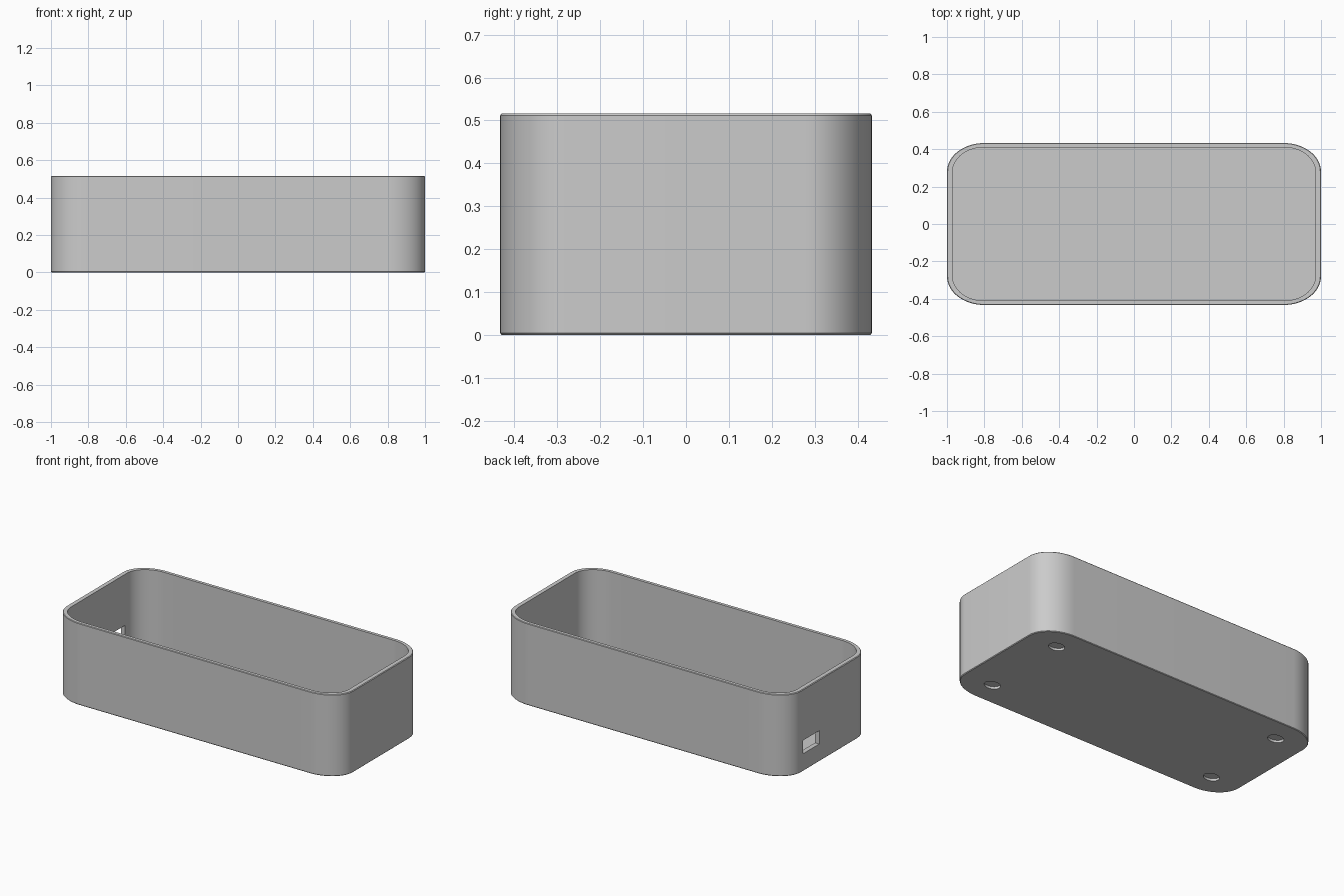
import bpy, bmesh
from math import cos, sin, pi, radians

cube = bpy.data.objects.get("Cube")
if cube:
    bpy.data.objects.remove(cube)

CX, CY = 0.8, 0.28       # corner arc centres
RX, RY = 0.2, 0.153      # corner radii
HEIGHT, FLOOR = 0.516, 0.04
WALL, SOFT = 0.03, 0.004
SEG = 16                 # segments per corner

grey = bpy.data.materials.new("grey_plastic")
grey.use_nodes = True
colour = (0.6, 0.6, 0.6, 1)
grey.diffuse_color = colour
grey.node_tree.nodes["Principled BSDF"].inputs["Base Color"].default_value = colour


def ring(bm, inset, z):
    """Rounded rectangle, inset in proportion to the corner radii."""
    k = 1 - inset / RX
    verts = []
    for q, (sx, sy) in enumerate([(1, 1), (-1, 1), (-1, -1), (1, -1)]):
        for i in range(SEG + 1):
            a = (q + i / SEG) * pi / 2
            verts.append(bm.verts.new((sx * CX + RX * k * cos(a),
                                       sy * CY + RY * k * sin(a), z)))
    return verts


# Open tray: outer wall, rim, inner wall and floor in one loft
bm = bmesh.new()
profile = [(SOFT, 0), (0, SOFT), (0, HEIGHT - SOFT), (SOFT, HEIGHT),
           (WALL, HEIGHT), (WALL, FLOOR)]
rings = [ring(bm, inset, z) for inset, z in profile]
for low, high in zip(rings, rings[1:]):
    for i in range(len(low)):
        j = (i + 1) % len(low)
        bm.faces.new((low[i], low[j], high[j], high[i]))
bm.faces.new(rings[0][::-1])
bm.faces.new(rings[-1])
bmesh.ops.recalc_face_normals(bm, faces=bm.faces)
mesh = bpy.data.meshes.new("case_body")
bm.to_mesh(mesh)
bm.free()
mesh.materials.append(grey)
body = bpy.data.objects.new("case_body", mesh)
bpy.context.collection.objects.link(body)


def cut(tool):
    """Subtract a helper shape from the body, then discard it."""
    tool.hide_render = True
    tool.data.materials.append(grey)
    mod = body.modifiers.new("cut", "BOOLEAN")
    mod.operation, mod.solver, mod.object = "DIFFERENCE", "EXACT", tool
    bpy.ops.object.select_all(action="DESELECT")
    body.select_set(True)
    bpy.context.view_layer.objects.active = body
    bpy.ops.object.modifier_apply(modifier=mod.name)
    bpy.data.objects.remove(tool)


# Cable port through one end wall
bpy.ops.mesh.primitive_cube_add(size=1, location=(-1, 0.18, 0.152))
port = bpy.context.object
port.name = "cable_port_cutter"
port.scale = (0.2, 0.16, 0.084)
cut(port)

# Shallow foot recesses under the four corners
for x in (-CX, CX):
    for y in (-CY, CY):
        bpy.ops.mesh.primitive_cylinder_add(vertices=32, radius=1, depth=0.03,
                                            location=(x, y, 0))
        recess = bpy.context.object
        recess.name = "foot_recess_cutter"
        recess.scale = (0.05, 0.038, 1)
        cut(recess)

bpy.ops.object.shade_smooth_by_angle(angle=radians(30))
